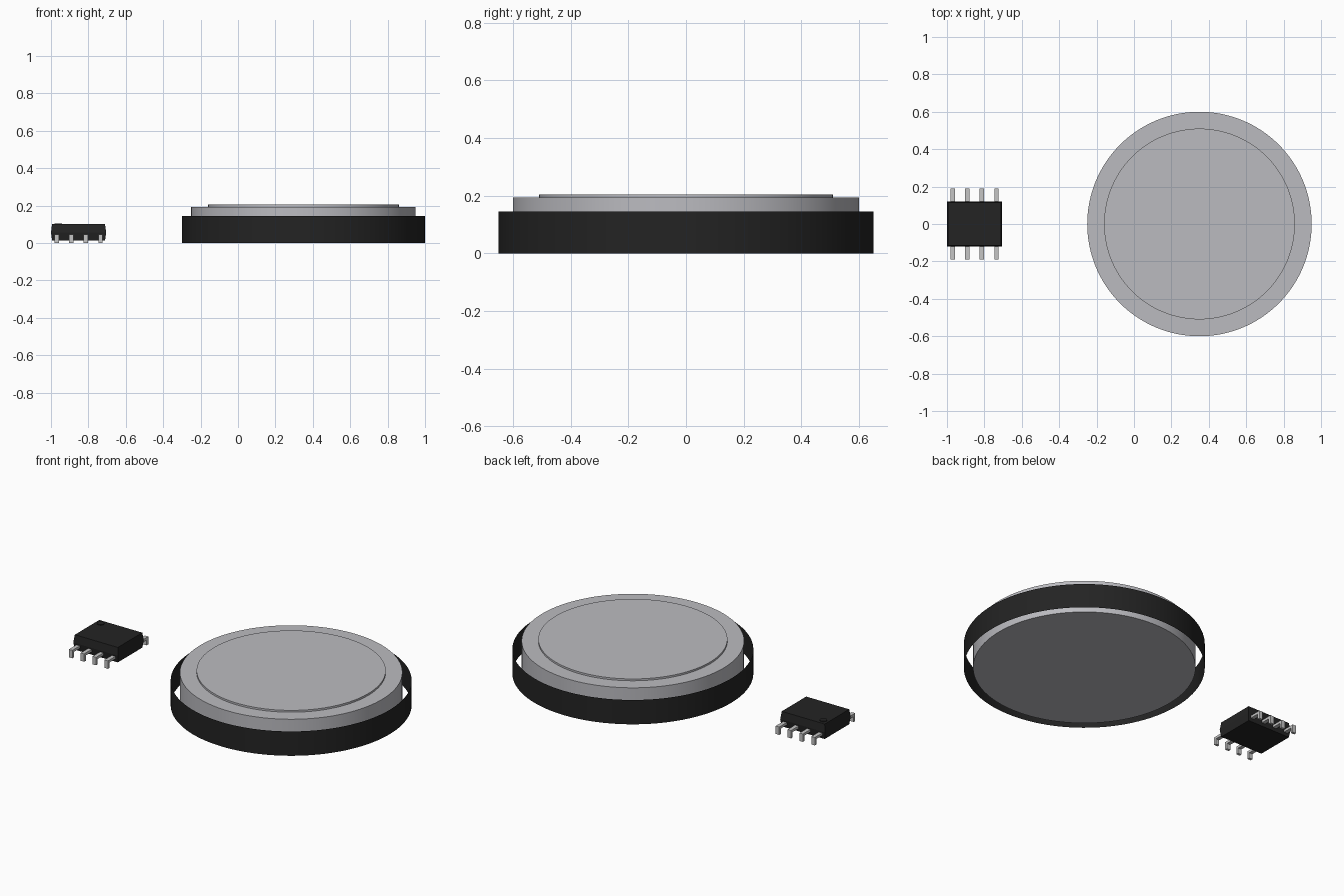
import bpy, bmesh, math
from mathutils import Vector

cube = bpy.data.objects.get("Cube")
if cube:
    bpy.data.objects.remove(cube, do_unlink=True)


def material(name, rgb):
    m = bpy.data.materials.new(name)
    m.use_nodes = True
    m.diffuse_color = (*rgb, 1)
    m.node_tree.nodes["Principled BSDF"].inputs["Base Color"].default_value = (*rgb, 1)
    return m


STEEL = material("brushed steel", (0.50, 0.50, 0.53))
BLACK = material("black plastic", (0.017, 0.017, 0.017))
TIN = material("tinned metal", (0.56, 0.56, 0.56))


def add(name, bm, mat, loc=(0, 0, 0), smooth=False):
    mesh = bpy.data.meshes.new(name)
    bm.to_mesh(mesh)
    bm.free()
    mesh.materials.append(mat)
    ob = bpy.data.objects.new(name, mesh)
    ob.location = loc
    bpy.context.collection.objects.link(ob)
    if smooth:
        bpy.ops.object.select_all(action="DESELECT")
        ob.select_set(True)
        bpy.context.view_layer.objects.active = ob
        bpy.ops.object.shade_smooth_by_angle(angle=math.radians(30))
    return ob


def revolve(name, profile, mat, loc, steps=128):
    """Spin a radius/height profile around z."""
    bm = bmesh.new()
    verts = [bm.verts.new((r, 0, z)) for r, z in profile]
    edges = [bm.edges.new(pair) for pair in zip(verts, verts[1:])]
    bmesh.ops.spin(bm, geom=verts + edges, cent=(0, 0, 0), axis=(0, 0, 1),
                   angle=math.tau, steps=steps, use_merge=True)
    bmesh.ops.remove_doubles(bm, verts=bm.verts, dist=1e-5)
    bmesh.ops.recalc_face_normals(bm, faces=bm.faces)
    return add(name, bm, mat, loc, smooth=True)


# Coin cell with a raised cap, inside an open sheet-thin holder wall
CELL = (0.35, 0, 0)
revolve("coin_cell", [(0, 0), (0.6, 0), (0.6, 0.194), (0.51, 0.194),
                      (0.51, 0.205), (0, 0.205)], STEEL, CELL)
bm = bmesh.new()
bmesh.ops.create_cone(bm, cap_ends=False, segments=128,
                      radius1=0.65, radius2=0.65, depth=0.145)
add("holder_wall", bm, BLACK, (0.35, 0, 0.0725), smooth=True)

# Chip package: widest at mid height, drafted towards top and bottom
CHIP_X = -0.8525
bm = bmesh.new()
layers = []
for z, inset in ((0.013, 0.006), (0.056, 0), (0.102, 0.006)):
    hx, hy = 0.1475 - inset, 0.121 - inset
    layers.append([bm.verts.new((sx * hx, sy * hy, z))
                   for sx, sy in ((-1, -1), (1, -1), (1, 1), (-1, 1))])
bm.faces.new(layers[0][::-1])
bm.faces.new(layers[-1])
for low, high in zip(layers, layers[1:]):
    for i in range(4):
        j = (i + 1) % 4
        bm.faces.new((low[i], low[j], high[j], high[i]))
add("chip_body", bm, BLACK, (CHIP_X, 0, 0))

# Pin one marker
revolve("pin_marker", [(0, 0.1), (0.02, 0.1), (0.02, 0.106), (0, 0.106)],
        BLACK, (CHIP_X - 0.108, 0.08, 0), steps=24)

# Bent leads, four along each long side
LEAD = [(0.11, 0.032), (0.175, 0.032), (0.175, 0), (0.19, 0), (0.19, 0.047), (0.11, 0.047)]
for side, label in ((-1, "front"), (1, "back")):
    for i in range(4):
        bm = bmesh.new()
        face = bm.faces.new([bm.verts.new((-0.0115, side * y, z)) for y, z in LEAD])
        out = bmesh.ops.extrude_face_region(bm, geom=[face])
        moved = [v for v in out["geom"] if isinstance(v, bmesh.types.BMVert)]
        bmesh.ops.translate(bm, verts=moved, vec=Vector((0.023, 0, 0)))
        bmesh.ops.recalc_face_normals(bm, faces=bm.faces)
        add(f"{label}_lead_{i + 1}", bm, TIN, (CHIP_X + (i - 1.5) * 0.078, 0, 0))
